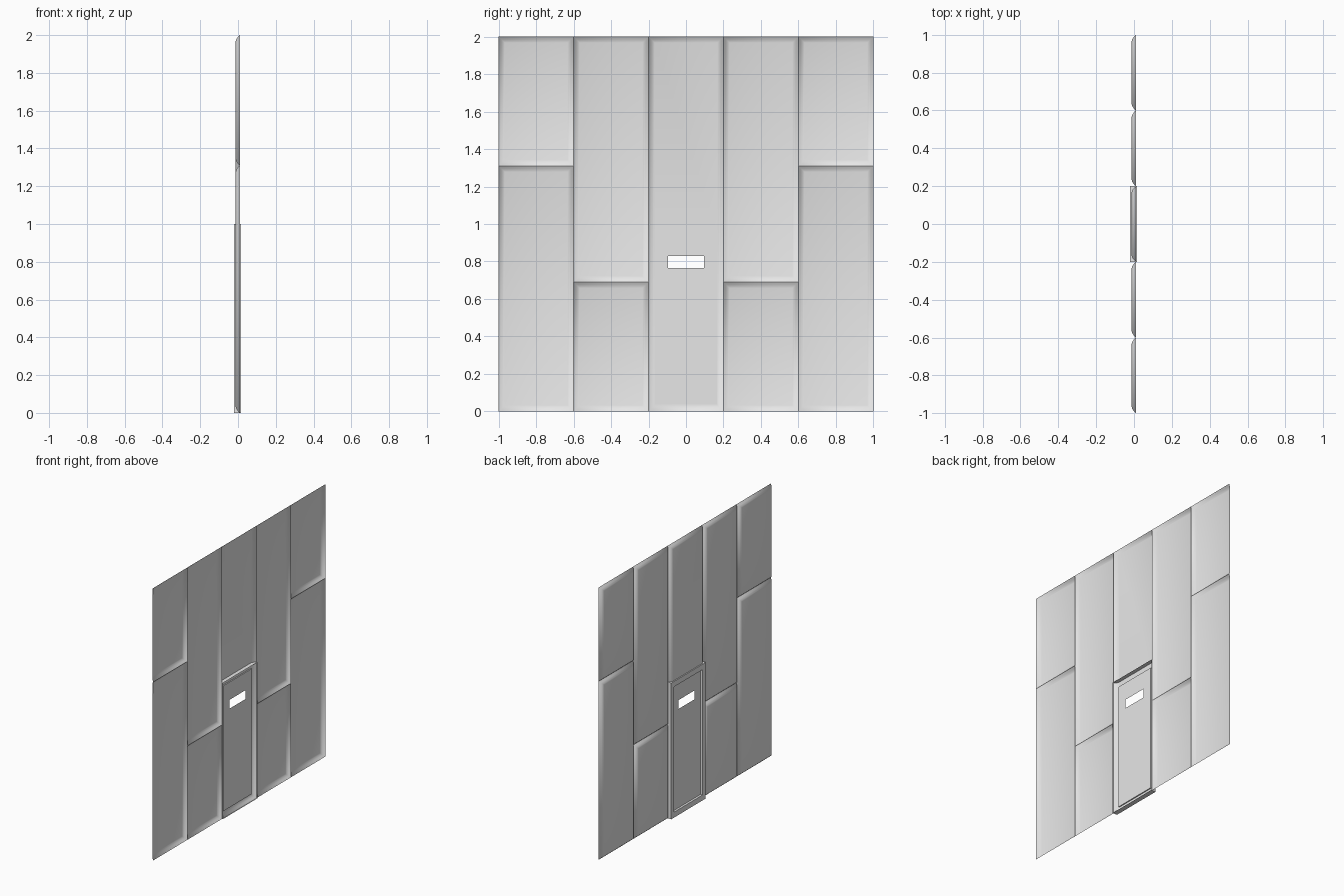
import bpy
import bmesh

cube = bpy.data.objects.get("Cube")
if cube:
    bpy.data.objects.remove(cube, do_unlink=True)

# Single wall colour
grey = bpy.data.materials.new("light_grey")
grey.use_nodes = True
COLOUR = (0.8, 0.8, 0.8, 1)
grey.diffuse_color = COLOUR
grey.node_tree.nodes["Principled BSDF"].inputs["Base Color"].default_value = COLOUR


def inset(rect, d):
    """Shrink a (y0, y1, z0, z1) rectangle on all sides."""
    y0, y1, z0, z1 = rect
    return (y0 + d, y1 - d, z0 + d, z1 - d)


def shell(name, rings, cap=False, smooth=False):
    """Thin sheet joining nested rectangles, each given as (rectangle, x)."""
    bm = bmesh.new()
    loops = []
    for (y0, y1, z0, z1), x in rings:
        corners = ((y0, z0), (y0, z1), (y1, z1), (y1, z0))
        loops.append([bm.verts.new((x, y, z)) for y, z in corners])
    for a, b in zip(loops, loops[1:]):
        for i in range(4):
            j = (i + 1) % 4
            bm.faces.new((a[i], a[j], b[j], b[i]))
    if cap:
        bm.faces.new(loops[-1])
    for face in bm.faces:
        face.smooth = smooth
    mesh = bpy.data.meshes.new(name)
    bm.to_mesh(mesh)
    bm.free()
    mesh.materials.append(grey)
    obj = bpy.data.objects.new(name, mesh)
    bpy.context.collection.objects.link(obj)
    return obj


# Pressed rim shared by every wall panel: (distance from edge, x)
RIM = ((0, 0.01), (0.012, -0.002), (0.022, -0.009), (0.032, -0.012))


def rim_rings(rect):
    return [(inset(rect, d), x) for d, x in RIM]


# Wall panels, mirrored on both sides of the door column
for side, sign in (("front", -1), ("back", 1)):
    for column, near, far, split in (("inner", 0.2, 0.6, 0.69),
                                     ("outer", 0.6, 1.0, 1.31)):
        y0, y1 = sorted((sign * near, sign * far))
        for level, z0, z1 in (("lower", 0, split), ("upper", split, 2)):
            shell(f"{side}_{column}_{level}_panel",
                  rim_rings((y0, y1, z0, z1)), cap=True, smooth=True)

# Centre panel with the doorway opening
FRAME = (-0.2, 0.2, 0, 1)
DOOR = (-0.165, 0.165, 0.04, 0.96)
WINDOW = (-0.095, 0.095, 0.765, 0.83)
DOOR_X = -0.004
shell("centre_panel", rim_rings((-0.2, 0.2, 0, 2)) + [(DOOR, -0.012)], smooth=True)

# Door frame: deep outer box, face ring and inner jamb
shell("door_frame", [(FRAME, 0.017), (FRAME, -0.02), (DOOR, -0.02), (DOOR, DOOR_X)])

# Door leaf with its open window slot
shell("door", [(DOOR, DOOR_X), (WINDOW, DOOR_X)])
